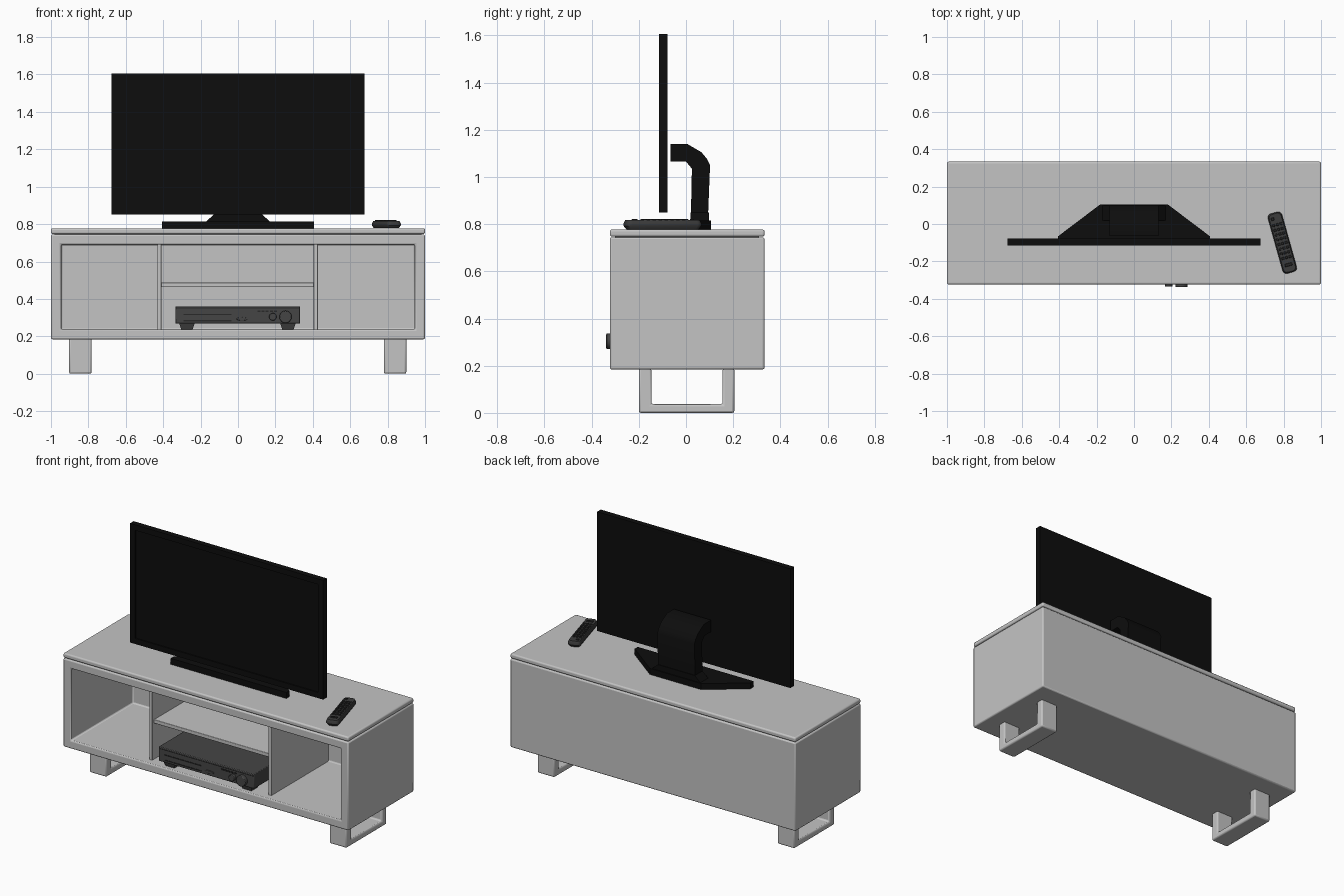
import bpy, bmesh, math
from mathutils import Matrix, Vector

if "Cube" in bpy.data.objects:
    bpy.data.objects.remove(bpy.data.objects["Cube"])


def material(name, v):
    m = bpy.data.materials.new(name)
    m.diffuse_color = (v, v, v, 1)
    m.use_nodes = True
    m.node_tree.nodes["Principled BSDF"].inputs["Base Color"].default_value = m.diffuse_color
    return m


GREY = material("light grey", 0.55)
BLACK = material("black", 0.004)
DARK = material("dark grey", 0.06)
CHARCOAL = material("charcoal", 0.045)
BUTTON = material("dark button", 0.022)


def finish(name, bm, mat, bevel=0, segs=2):
    bmesh.ops.recalc_face_normals(bm, faces=bm.faces[:])
    me = bpy.data.meshes.new(name)
    bm.to_mesh(me)
    bm.free()
    ob = bpy.data.objects.new(name, me)
    bpy.context.collection.objects.link(ob)
    me.materials.append(mat)
    if bevel:
        b = ob.modifiers.new("bevel", 'BEVEL')
        b.width, b.segments, b.limit_method = bevel, segs, 'ANGLE'
        b.angle_limit = math.radians(40)
    bpy.ops.object.select_all(action='DESELECT')
    bpy.context.view_layer.objects.active = ob
    ob.select_set(True)
    bpy.ops.object.shade_smooth_by_angle(angle=math.radians(35))
    return ob


def box_bm(x0, x1, y0, y1, z0, z1):
    bm = bmesh.new()
    bmesh.ops.create_cube(bm, size=1)
    for v in bm.verts:
        v.co = Vector((x1 if v.co.x > 0 else x0, y1 if v.co.y > 0 else y0,
                       z1 if v.co.z > 0 else z0))
    return bm


def box(name, x0, x1, y0, y1, z0, z1, mat, bevel=0, segs=2):
    return finish(name, box_bm(x0, x1, y0, y1, z0, z1), mat, bevel, segs)


def loft(name, rings, mat, bevel=0):
    """Closed solid through rings that have equal point counts."""
    bm = bmesh.new()
    rows = [[bm.verts.new(p) for p in r] for r in rings]
    n = len(rows[0])
    for a, b in zip(rows, rows[1:]):
        for i in range(n):
            bm.faces.new((a[i], a[(i + 1) % n], b[(i + 1) % n], b[i]))
    bm.faces.new(rows[0])
    bm.faces.new(rows[-1])
    return finish(name, bm, mat, bevel)


def front_recess(bm, margin, depth):
    """Sink the face that looks towards -y; margin = (side, bottom, top)."""
    f = min(bm.faces, key=lambda f: f.calc_center_median().y)
    c = f.calc_center_median()
    side, bottom, top = margin
    bmesh.ops.inset_region(bm, faces=[f], thickness=0.01)
    outer_x = max(v.co.x for v in bm.verts)
    zs = [v.co.z for v in bm.verts]
    lo, hi = min(zs), max(zs)
    for v in f.verts:
        v.co.x = math.copysign(outer_x - side, v.co.x)
        v.co.z = hi - top if v.co.z > c.z else lo + bottom
    r = bmesh.ops.extrude_discrete_faces(bm, faces=[f])
    for v in r['faces'][0].verts:
        v.co.y += depth


def disc(name, x, z, rx, rz, y0, y1, mat, bevel=0, n=24):
    ang = [2 * math.pi * i / n for i in range(n)]
    return loft(name, [[(x + rx * math.cos(a), y, z + rz * math.sin(a)) for a in ang]
                       for y in (y0, y1)], mat, bevel)


# Cabinet: hollow body, top board, dividers and shelf
body = box_bm(-1, 1, -0.323, 0.333, 0.184, 0.744)
front_recess(body, (0.055, 0.053, 0.053), 0.62)
finish("cabinet_body", body, GREY, 0.008)
box("cabinet_top", -1, 1, -0.323, 0.333, 0.747, 0.777, GREY, 0.009, 3)
box("cabinet_top_core", -0.98, 0.98, -0.3, 0.31, 0.735, 0.755, GREY)
for side, x in (("left", -0.42), ("right", 0.416)):
    box(side + "_divider", x - 0.011, x + 0.011, -0.275, 0.3, 0.232, 0.696, GREY, 0.003)
box("shelf", -0.412, 0.408, -0.255, 0.3, 0.463, 0.487, GREY, 0.003)

# Loop legs
LOOP = [(-0.2, 0.19), (-0.2, 0), (0.205, 0), (0.205, 0.19),
        (0.155, 0.19), (0.155, 0.037), (-0.147, 0.037), (-0.147, 0.19)]
for side, x in (("left", -0.843), ("right", 0.84)):
    loft(side + "_loop_leg", [[(x + d, y, z) for y, z in LOOP] for d in (-0.06, 0.06)],
         GREY, 0.009)

# Television panel with a sunk screen
panel = box_bm(-0.677, 0.677, -0.114, -0.078, 0.85, 1.605)
front_recess(panel, (0.035, 0.035, 0.035), 0.008)
finish("screen_panel", panel, BLACK)

# Television stand: plate, flared foot and bent neck
PLATE = [(-0.405, -0.095), (0.405, -0.095), (0.405, -0.065),
         (0.18, 0.105), (-0.18, 0.105), (-0.405, -0.065)]
loft("stand_plate", [[(x, y, z) for x, y in PLATE] for z in (0.777, 0.815)], BLACK)
loft("stand_foot", [[(-w, 0.02, z), (w, 0.02, z), (w, 0.098, z), (-w, 0.098, z)]
                    for w, z in ((0.175, 0.81), (0.13, 0.85))], BLACK)
NECK = [(0.092, 0.8), (0.102, 1.05), (0.09, 1.075), (0.065, 1.105), (0.005, 1.14),
        (-0.065, 1.14), (-0.065, 1.065), (0.0, 1.065), (0.025, 1.035), (0.02, 0.8)]
loft("stand_neck", [[(x, y, z) for y, z in NECK] for x in (-0.13, 0.13)], BLACK)

# Media player with feet, slots and knobs
FY = -0.314
box("player_case", -0.335, 0.332, FY, 0.1, 0.268, 0.36, DARK, 0.004)
for i, x in enumerate((-0.273, 0.267)):
    for j, y in enumerate((-0.26, 0.04)):
        loft(f"player_foot_{i}{j}",
             [[(x - w, y - w, z), (x + w, y - w, z), (x + w, y + w, z), (x - w, y + w, z)]
              for w, z in ((0.03, 0.236), (0.042, 0.272))], DARK)
for i, z in enumerate((0.283, 0.316)):
    box(f"player_slot_{i}", -0.292, -0.035, FY - 0.003, FY + 0.004, z - 0.003, z + 0.003, BUTTON)
box("player_trim_line", -0.33, 0.327, FY - 0.002, FY + 0.004, 0.346, 0.349, BUTTON)
disc("player_button", 0.022, 0.293, 0.03, 0.009, FY - 0.006, FY + 0.01, DARK, 0.002)
for i in range(5):
    x = 0.112 + i * 0.022
    box(f"player_key_{i}", x - 0.008, x + 0.008, FY - 0.005, FY + 0.004, 0.329, 0.337, BUTTON)
disc("small_knob", 0.186, 0.304, 0.02, 0.02, -0.334, FY + 0.01, DARK, 0.003)
disc("large_knob", 0.254, 0.304, 0.033, 0.033, -0.338, FY + 0.01, DARK, 0.004)

# Remote control lying at an angle on the cabinet
PLACE = Matrix.Translation((0.793, -0.1, 0.777)) @ Matrix.Rotation(math.radians(15.7), 4, 'Z')


def rounded(w, h, r, z, k=4):
    pts = []
    for q, (sx, sy) in enumerate(((1, 1), (-1, 1), (-1, -1), (1, -1))):
        for i in range(k + 1):
            a = math.pi / 2 * (q + i / k)
            pts.append(PLACE @ Vector((sx * (w - r) + r * math.cos(a),
                                       sy * (h - r) + r * math.sin(a), z)))
    return pts


loft("remote_body", [rounded(0.03, 0.155, 0.018, 0.001), rounded(0.039, 0.166, 0.022, 0.016),
                     rounded(0.039, 0.166, 0.022, 0.026), rounded(0.033, 0.16, 0.02, 0.04)],
     CHARCOAL)


def key(name, x, y, w, h):
    b = box_bm(x - w, x + w, y - h, y + h, 0.036, 0.045)
    bmesh.ops.transform(b, matrix=PLACE, verts=b.verts[:])
    finish(name, b, BUTTON, 0.002, 1)


for row in range(8):
    for col in range(3):
        key(f"remote_key_{row}{col}", (col - 1) * 0.02, 0.1 - row * 0.026, 0.007, 0.007)
key("remote_power_key", -0.016, 0.135, 0.008, 0.008)
key("remote_bar_key", 0, -0.122, 0.02, 0.008)
